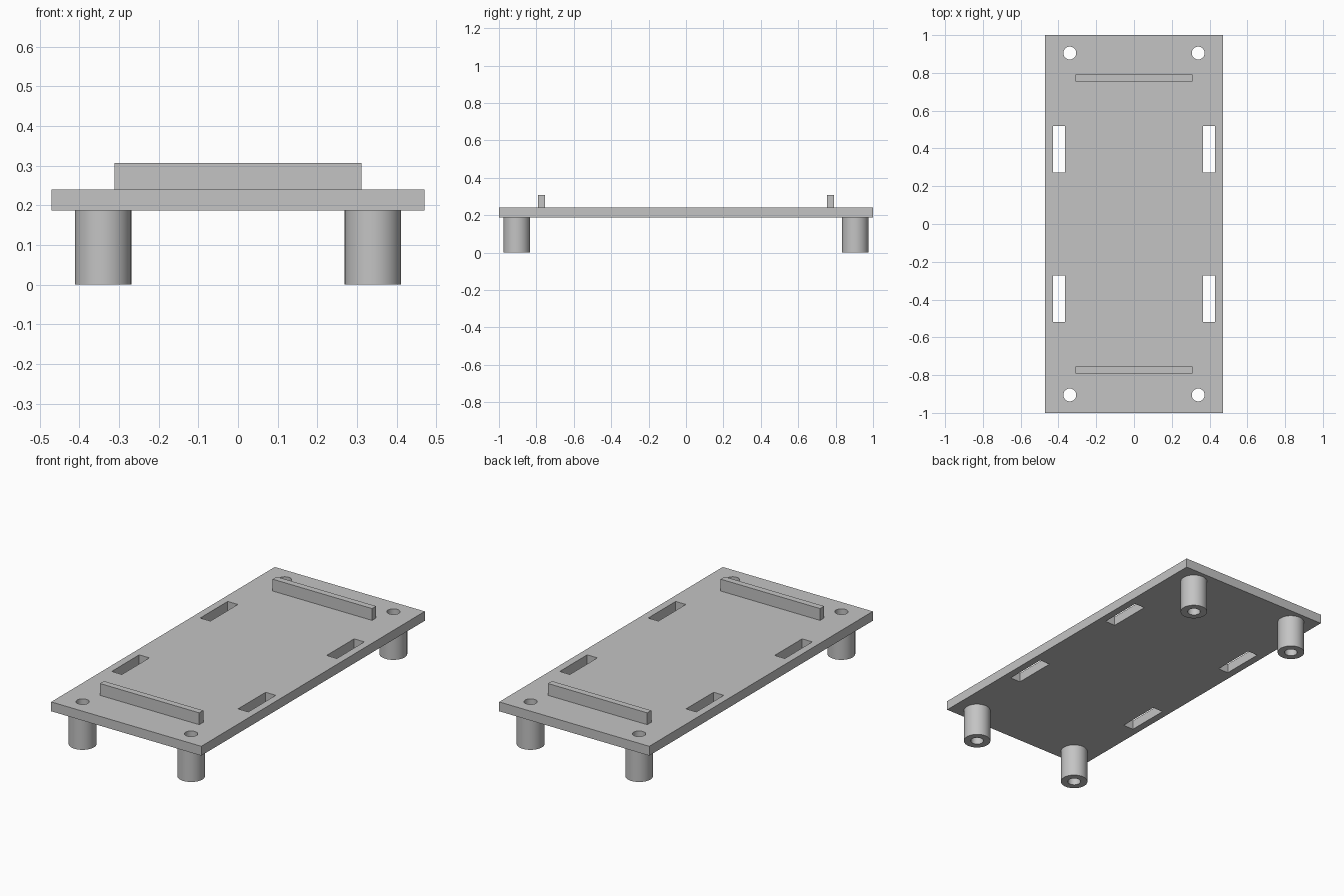
import bpy
import bmesh
import math
from mathutils import Matrix, Vector

if "Cube" in bpy.data.objects:
    bpy.data.objects.remove(bpy.data.objects["Cube"], do_unlink=True)

GREY = (0.55, 0.55, 0.55, 1)
grey = bpy.data.materials.new("plain grey")
grey.use_nodes = True
grey.diffuse_color = GREY
grey.node_tree.nodes["Principled BSDF"].inputs["Base Color"].default_value = GREY

BOTTOM, TOP, RAIL_TOP = 0.187, 0.24, 0.307
LEG_X, LEG_Y, LEG_R, HOLE_R = 0.34, 0.905, 0.071, 0.034
SEGMENTS = 48
CORNERS = [(sx, sy) for sx in (-1, 1) for sy in (-1, 1)]


def add_box(bm, low, high):
    low, high = Vector(low), Vector(high)
    size = Matrix.Diagonal((high - low).to_4d())
    size[3][3] = 1
    bmesh.ops.create_cube(bm, size=1, matrix=Matrix.Translation((low + high) / 2) @ size)


def finish(bm, name):
    bmesh.ops.recalc_face_normals(bm, faces=bm.faces)
    mesh = bpy.data.meshes.new(name)
    bm.to_mesh(mesh)
    bm.free()
    mesh.materials.append(grey)
    obj = bpy.data.objects.new(name, mesh)
    bpy.context.collection.objects.link(obj)
    return obj


def smooth(obj):
    bpy.ops.object.select_all(action="DESELECT")
    obj.select_set(True)
    bpy.context.view_layer.objects.active = obj
    bpy.ops.object.shade_smooth_by_angle(angle=math.radians(30))


# Base plate
bm = bmesh.new()
add_box(bm, (-0.47, -1, BOTTOM), (0.47, 1, TOP))
plate = finish(bm, "base_plate")

# Cutter for the four screw holes and four strap slots
bm = bmesh.new()
for sx, sy in CORNERS:
    bmesh.ops.create_cone(bm, cap_ends=True, segments=SEGMENTS, radius1=HOLE_R,
                          radius2=HOLE_R, depth=1,
                          matrix=Matrix.Translation((sx * LEG_X, sy * LEG_Y, TOP)))
    x, y = sx * 0.396, sy * 0.396
    add_box(bm, (x - 0.032, y - 0.123, 0), (x + 0.032, y + 0.123, 0.5))
cutter = finish(bm, "opening_cutter")
cutter.hide_render = True

cut = plate.modifiers.new("openings", "BOOLEAN")
cut.operation = "DIFFERENCE"
cut.solver = "EXACT"
cut.object = cutter
bpy.context.view_layer.objects.active = plate
bpy.ops.object.modifier_apply(modifier=cut.name)
bpy.data.objects.remove(cutter, do_unlink=True)
smooth(plate)

# Hollow standoff legs, each a spun rectangular profile
for sx, sy in CORNERS:
    bm = bmesh.new()
    profile = [(HOLE_R, 0), (LEG_R, 0), (LEG_R, BOTTOM), (HOLE_R, BOTTOM)]
    verts = [bm.verts.new((r, 0, z)) for r, z in profile]
    edges = [bm.edges.new((verts[i - 1], verts[i])) for i in range(len(verts))]
    bmesh.ops.spin(bm, geom=verts + edges, axis=(0, 0, 1), cent=(0, 0, 0),
                   angle=math.tau, steps=SEGMENTS, use_merge=True)
    bmesh.ops.remove_doubles(bm, verts=bm.verts, dist=0.0001)
    side = "left" if sx > 0 else "right"
    end = "front" if sy < 0 else "back"
    leg = finish(bm, f"{end}_{side}_leg")
    leg.location = (sx * LEG_X, sy * LEG_Y, 0)
    smooth(leg)

# Raised rails near both ends
for name, y in (("front_rail", -0.773), ("back_rail", 0.773)):
    bm = bmesh.new()
    add_box(bm, (-0.311, y - 0.018, TOP), (0.311, y + 0.018, RAIL_TOP))
    finish(bm, name)
